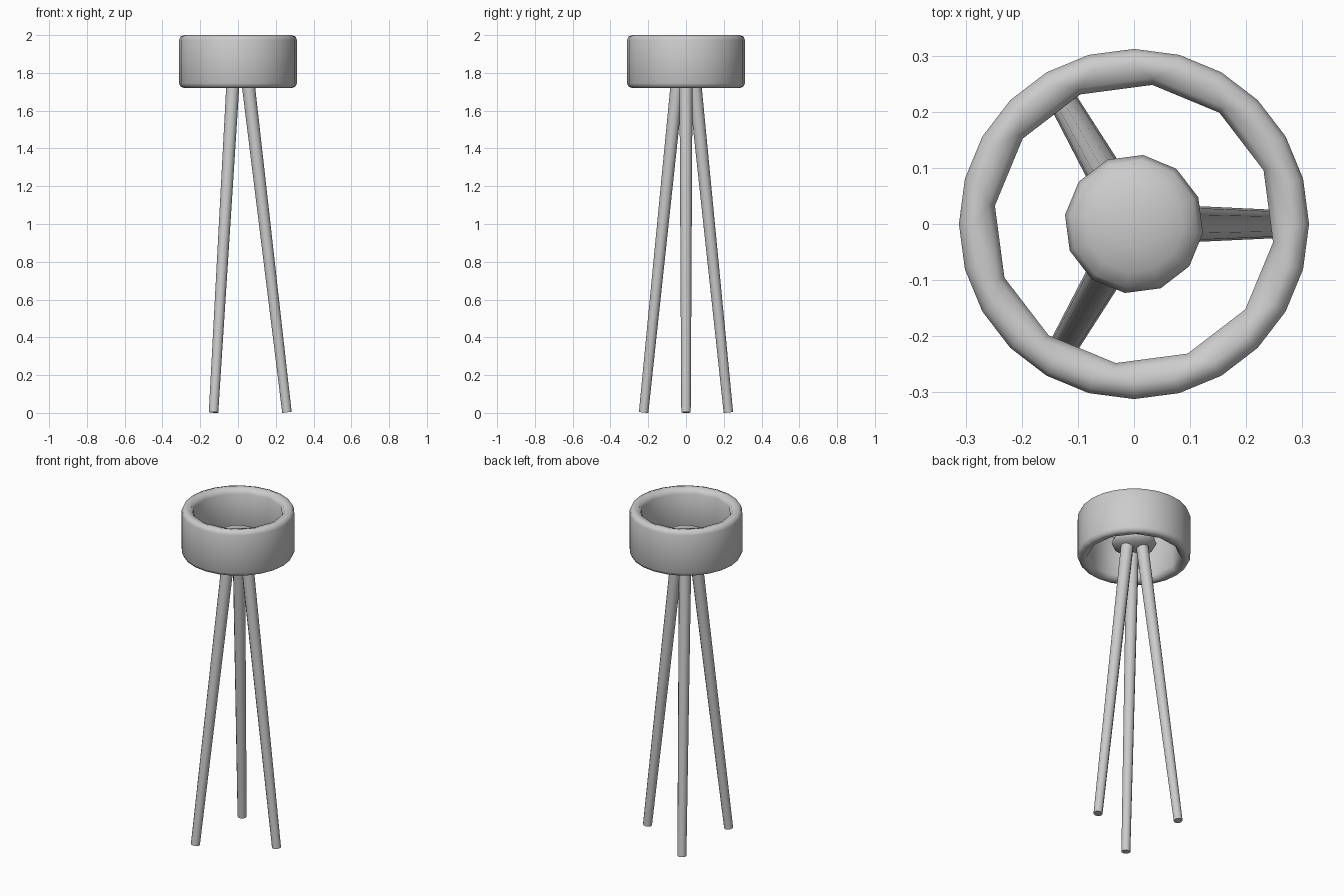
import bpy, bmesh, math
from mathutils import Vector

if "Cube" in bpy.data.objects:
    bpy.data.objects.remove(bpy.data.objects["Cube"])


def finish(name, bm, angle=60):
    bmesh.ops.remove_doubles(bm, verts=bm.verts, dist=0.0005)
    bmesh.ops.recalc_face_normals(bm, faces=bm.faces)
    me = bpy.data.meshes.new(name)
    bm.to_mesh(me)
    bm.free()
    ob = bpy.data.objects.new(name, me)
    bpy.context.collection.objects.link(ob)
    bpy.ops.object.select_all(action='DESELECT')
    ob.select_set(True)
    bpy.context.view_layer.objects.active = ob
    bpy.ops.object.shade_smooth_by_angle(angle=math.radians(angle))
    return ob


# Drum ring: 24-sided outside, 12-sided inside, rounded rims
profile = [(0.312, 1.745), (0.312, 1.975), (0.304, 1.993), (0.285, 2.0),
           (0.262, 1.993), (0.25, 1.97), (0.25, 1.75), (0.262, 1.727),
           (0.285, 1.72), (0.304, 1.727)]
bm = bmesh.new()
rings = []
for r, z in profile:
    ring = []
    for i in range(24):
        a = 15 * (i + 1)
        if r < 0.27:  # neighbouring pairs merge on the inside
            a = 30 * (i // 2) + 22.5
        a = math.radians(a)
        ring.append(bm.verts.new((r * math.cos(a), r * math.sin(a), z)))
    rings.append(ring)
for k in range(len(rings)):
    p, q = rings[k], rings[(k + 1) % len(rings)]
    for i in range(24):
        j = (i + 1) % 24
        bm.faces.new((p[i], p[j], q[j], q[i]))
finish("drum_ring", bm)

# Hub: flattened 12-sided dome inside the ring
bm = bmesh.new()
bmesh.ops.create_uvsphere(bm, u_segments=12, v_segments=8, radius=1)
bmesh.ops.scale(bm, vec=(0.124, 0.124, 0.05), verts=bm.verts)
bmesh.ops.translate(bm, vec=(0, 0, 1.82), verts=bm.verts)
for v in bm.verts:
    x, y = v.co.x, v.co.y
    c, s = math.cos(math.radians(22.5)), math.sin(math.radians(22.5))
    v.co.x, v.co.y = c * x - s * y, s * x + c * y
finish("hub", bm)

# Three splayed, tapered legs
for n in range(3):
    a = math.radians(120 * n)
    out = Vector((math.cos(a), math.sin(a), 0))
    foot = out * 0.259 + Vector((0, 0, 0.003))
    top = out * 0.046 + Vector((0, 0, 1.81))
    axis = top - foot
    bm = bmesh.new()
    bmesh.ops.create_cone(bm, cap_ends=True, segments=12, radius1=0.025,
                          radius2=0.035, depth=axis.length)
    rot = Vector((0, 0, 1)).rotation_difference(axis.normalized()).to_matrix()
    bmesh.ops.rotate(bm, cent=(0, 0, 0), matrix=rot, verts=bm.verts)
    bmesh.ops.translate(bm, vec=(foot + top) / 2, verts=bm.verts)
    finish(f"leg_{n + 1}", bm, 40)
